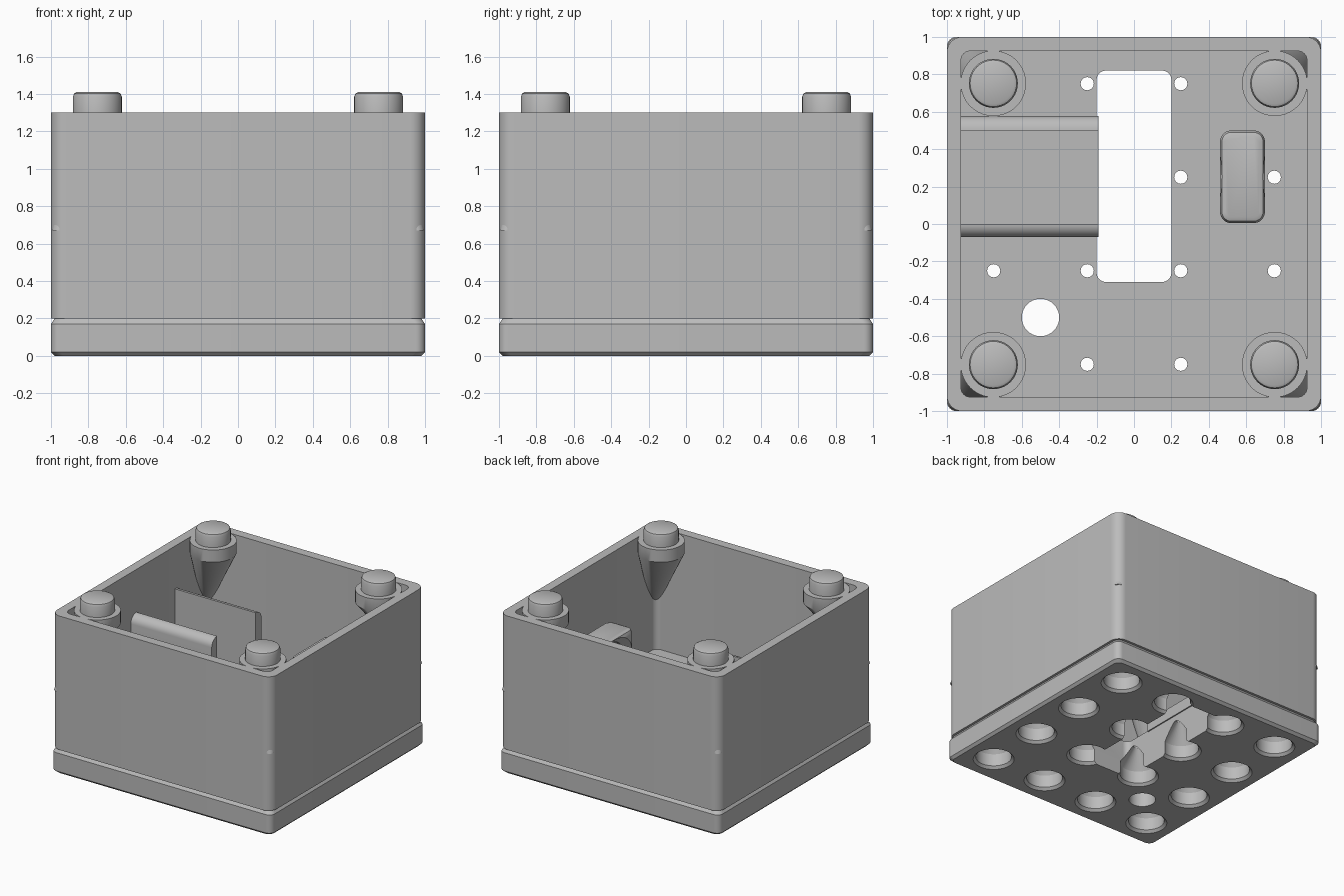
import bpy, bmesh
from math import cos, sin, pi, radians
from mathutils import Vector, Matrix

if "Cube" in bpy.data.objects:
    bpy.data.objects.remove(bpy.data.objects["Cube"])

grey = bpy.data.materials.new("plain grey")
grey.use_nodes = True
COLOUR = (0.5, 0.5, 0.5, 1)
grey.diffuse_color = COLOUR
grey.node_tree.nodes["Principled BSDF"].inputs["Base Color"].default_value = COLOUR


def rounded(x0, x1, y0, y1, z, r, inset=0, steps=8):
    """Rounded rectangle outline at height z."""
    x0, x1, y0, y1 = x0 + inset, x1 - inset, y0 + inset, y1 - inset
    corners = [(x1 - r, y1 - r), (x0 + r, y1 - r), (x0 + r, y0 + r), (x1 - r, y0 + r)]
    return [Vector((cx + r * cos(pi / 2 * (q + i / steps)), cy + r * sin(pi / 2 * (q + i / steps)), z))
            for q, (cx, cy) in enumerate(corners) for i in range(steps + 1)]


def circle(x, y, z, r, n=40):
    return [Vector((x + r * cos(2 * pi * i / n), y + r * sin(2 * pi * i / n), z)) for i in range(n)]


def loft(name, rings, matrix=Matrix()):
    """Closed solid through outlines that share a point count."""
    bm = bmesh.new()
    loops = [[bm.verts.new(matrix @ p) for p in ring] for ring in rings]
    n = len(loops[0])
    for low, high in zip(loops, loops[1:]):
        for i in range(n):
            j = (i + 1) % n
            bm.faces.new((low[i], low[j], high[j], high[i]))
    bm.faces.new(loops[0][::-1])
    bm.faces.new(loops[-1])
    bmesh.ops.recalc_face_normals(bm, faces=bm.faces)
    mesh = bpy.data.meshes.new(name)
    bm.to_mesh(mesh)
    bm.free()
    mesh.materials.append(grey)
    ob = bpy.data.objects.new(name, mesh)
    bpy.context.collection.objects.link(ob)
    return ob


def activate(ob):
    bpy.ops.object.select_all(action='DESELECT')
    ob.select_set(True)
    bpy.context.view_layer.objects.active = ob


def cut(ob, cutters):
    activate(ob)
    for cutter in cutters:
        mod = ob.modifiers.new("cut", 'BOOLEAN')
        mod.operation = 'DIFFERENCE'
        mod.solver = 'EXACT'
        mod.object = cutter
        bpy.ops.object.modifier_apply(modifier=mod.name)
        bpy.data.objects.remove(cutter)


# Enclosure: chamfered base, groove line, straight walls
S = (-1, 1, -1, 1)
FLOOR, TOP = 0.3, 1.3
body = loft("enclosure", [
    rounded(*S, 0, 0.05, 0.02), rounded(*S, 0.02, 0.05), rounded(*S, 0.17, 0.05),
    rounded(*S, 0.2, 0.05, 0.02), rounded(*S, 0.2, 0.08), rounded(*S, TOP, 0.08)])
IN = (-0.925, 0.925, -0.925, 0.925)
cutters = [
    loft("cavity_cutter", [rounded(*IN, FLOOR, 0.05), rounded(*IN, TOP + 0.1, 0.05)])]

# Sockets underneath, each with a lip, a conical roof and a pin hole
GRID = (-0.75, -0.25, 0.25, 0.75)
for x in GRID:
    for y in GRID:
        corner = abs(x) > 0.5 and abs(y) > 0.5
        pin_top = 0.28 if corner else 0.4
        cutters.append(loft("socket_cutter", [
            circle(x, y, z, r) for z, r in
            ((-0.02, 0.175), (0.02, 0.135), (0.12, 0.135), (0.265, 0.035), (pin_top, 0.035))]))

# Floor slot and cable hole
SLOT = (-0.2, 0.2, -0.31, 0.82)
cutters.append(loft("slot_cutter", [rounded(*SLOT, -0.1, 0.05), rounded(*SLOT, 0.5, 0.05)]))
cutters.append(loft("cable_hole_cutter", [circle(-0.5, -0.5, z, 0.1) for z in (-0.1, 0.5)]))
cut(body, cutters)
parts = [body]

# Cradle: U-shaped channel with rounded outer top edges
arc = [(0.07 * sin(pi / 2 * i / 8), 0.88 + 0.07 * cos(pi / 2 * i / 8)) for i in range(9)]
profile = [(-0.07, FLOOR - 0.01)] + [(-a, z) for a, z in reversed(arc)]
profile += [(0, 0.38), (0.5, 0.38)]
profile += [(0.5 + a * 1.1, z) for a, z in arc] + [(0.577, FLOOR - 0.01)]
parts.append(loft("cradle", [[Vector((x, y, z)) for y, z in profile] for x in (-0.93, -0.19)]))

# Cable tie loop: rounded block with a flared cross hole
B = (0.46, 0.7, 0.005, 0.5)
loop = loft("cable_loop", [
    rounded(*B, FLOOR - 0.01, 0.06), rounded(*B, 0.92, 0.06),
    rounded(*B, 0.942, 0.05, 0.01), rounded(*B, 0.95, 0.03, 0.03)])
turn = Matrix.Translation((0.58, 0.2525, 0.72)) @ Matrix.Rotation(radians(90), 4, 'Y')
cut(loop, [loft("loop_cutter", [
    circle(0, 0, z, r) for z, r in ((-0.16, 0.27), (-0.07, 0.18), (0.07, 0.18), (0.16, 0.27))], turn)])
parts.append(loop)

# Corner posts: collar and stud on a cone leaning into the wall corner
for sx, side in ((1, "left"), (-1, "right")):
    for sy, end in ((1, "back"), (-1, "front")):
        x, y = 0.752 * sx, 0.752 * sy
        parts.append(loft(f"{end}_{side}_post", [
            circle(0.957 * sx, 0.957 * sy, 0.67, 0.036), circle(x, y, 1.2, 0.175),
            circle(x, y, TOP, 0.175)]))
        parts.append(loft(f"{end}_{side}_stud", [
            circle(x, y, z, r) for z, r in
            ((TOP - 0.02, 0.131), (1.385, 0.131), (1.403, 0.124), (1.41, 0.11))]))

for ob in parts:
    activate(ob)
    bpy.ops.object.shade_smooth_by_angle(angle=radians(32))
